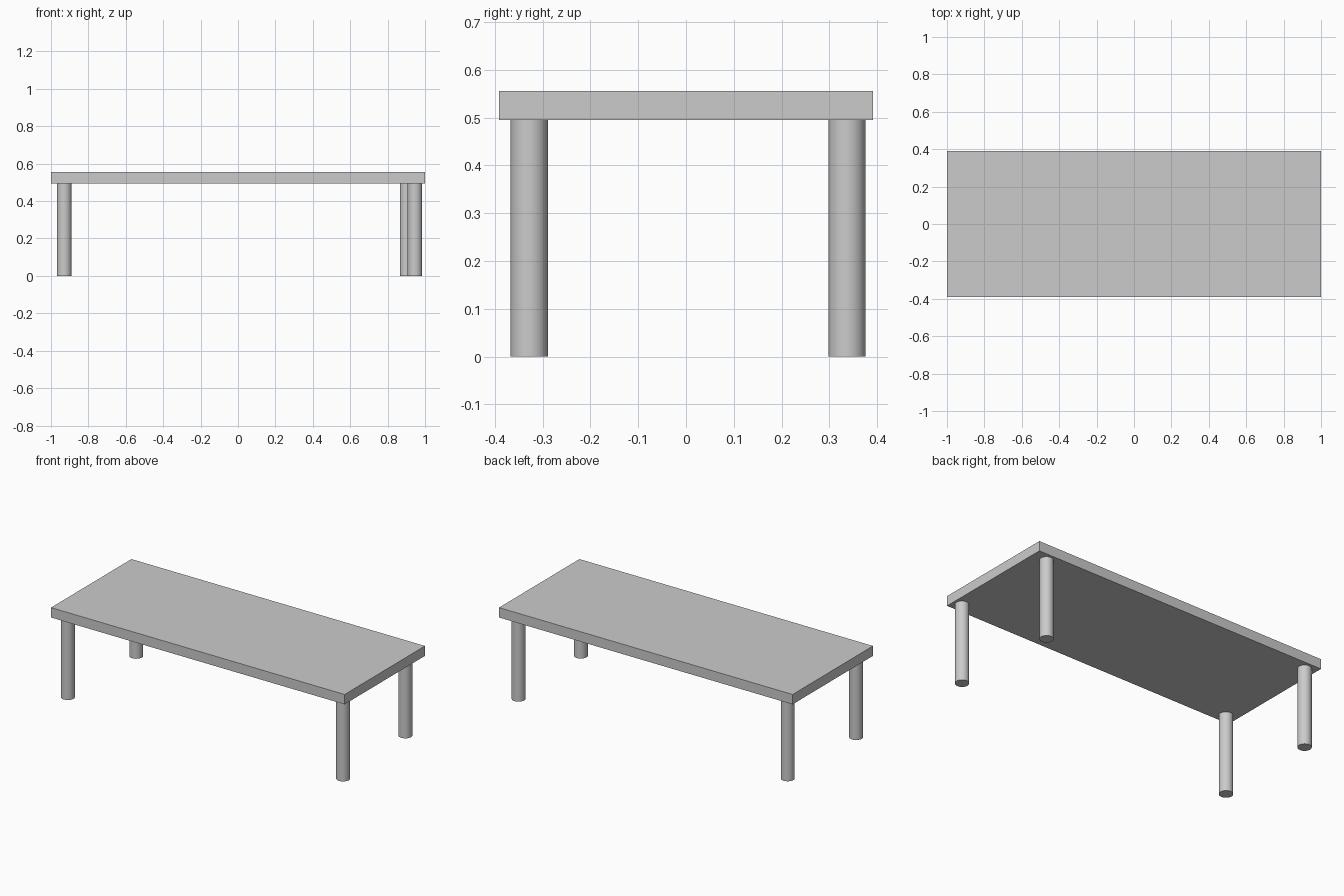
import bpy
import math

if "Cube" in bpy.data.objects:
    bpy.data.objects.remove(bpy.data.objects["Cube"])

# One plain grey for the whole table
grey = bpy.data.materials.new("light_grey")
grey.diffuse_color = (0.6, 0.6, 0.6, 1.0)
grey.use_nodes = True
grey.node_tree.nodes["Principled BSDF"].inputs["Base Color"].default_value = grey.diffuse_color

TOP_Z = 0.556
UNDER_Z = 0.495
LEG_RADIUS = 0.039

# Table top slab
bpy.ops.mesh.primitive_cube_add(size=1, location=(0, 0, (TOP_Z + UNDER_Z) / 2))
table_top = bpy.context.object
table_top.name = "table_top"
table_top.scale = (2.0, 0.782, TOP_Z - UNDER_Z)
bpy.ops.object.transform_apply(location=False, rotation=False, scale=True)
table_top.data.materials.append(grey)


# Round leg standing on the floor and touching the slab
def add_leg(name, x, y):
    bpy.ops.mesh.primitive_cylinder_add(
        vertices=48, radius=LEG_RADIUS, depth=UNDER_Z, location=(x, y, UNDER_Z / 2))
    leg = bpy.context.object
    leg.name = name
    leg.data.materials.append(grey)
    bpy.ops.object.shade_smooth_by_angle(angle=math.radians(30))


# The back right leg sits slightly further in than the front right one
for name, x, y in (
    ("front_left_leg", -0.929, -0.328),
    ("front_right_leg", 0.946, -0.328),
    ("back_left_leg", -0.929, 0.337),
    ("back_right_leg", 0.904, 0.337),
):
    add_leg(name, x, y)
